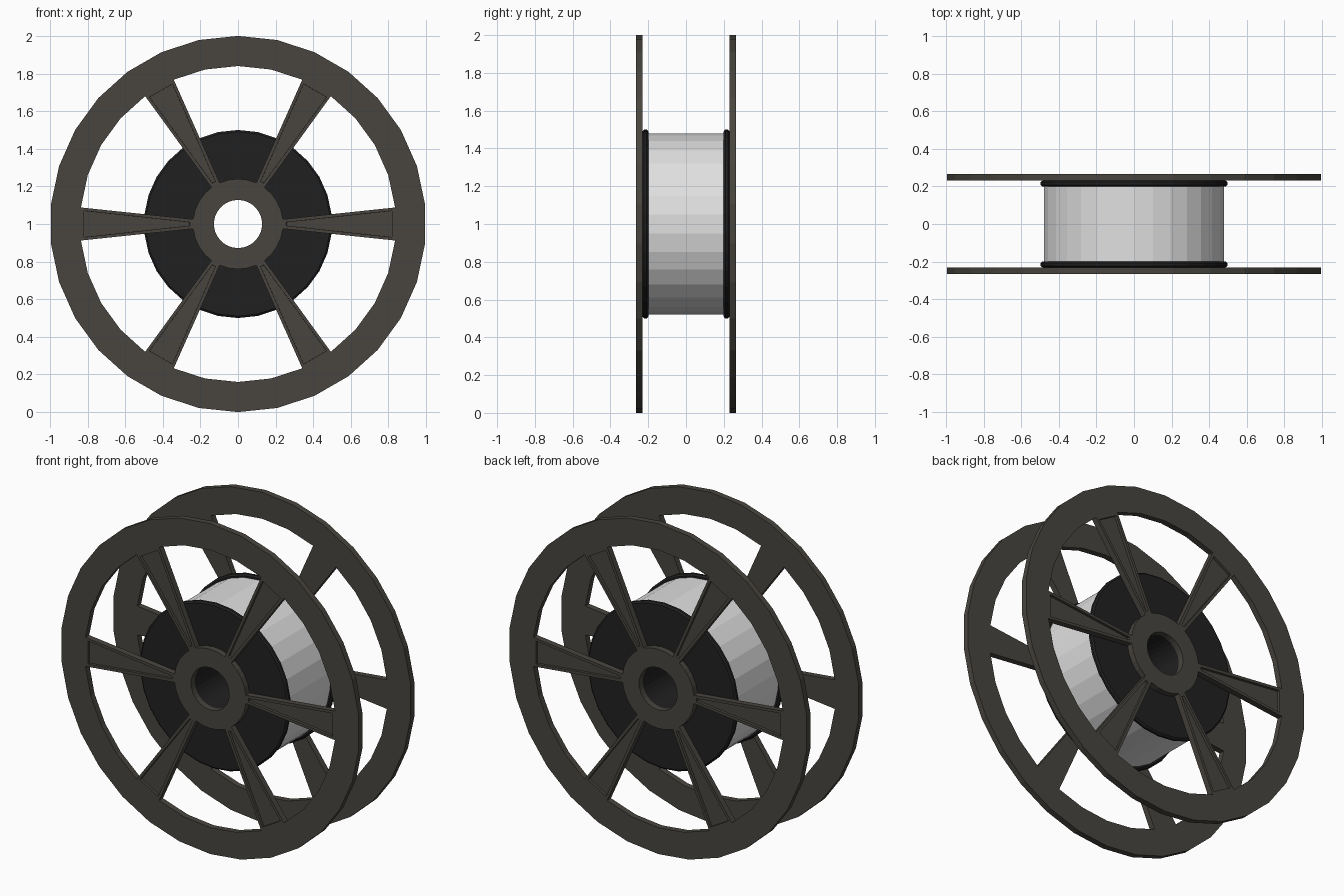
import bpy, bmesh, math

if "Cube" in bpy.data.objects:
    bpy.data.objects.remove(bpy.data.objects["Cube"])

SIDES = 30
STEP = 2 * math.pi / SIDES


def material(name, rgb):
    m = bpy.data.materials.new(name)
    m.diffuse_color = (*rgb, 1)
    m.use_nodes = True
    m.node_tree.nodes["Principled BSDF"].inputs["Base Color"].default_value = m.diffuse_color
    return m


BROWN = material("dark warm grey", (0.066, 0.060, 0.050))
BLACK = material("black", (0.0145, 0.0145, 0.0145))
SILVER = material("light grey", (0.75, 0.75, 0.75))


def point(r, i, y):
    a = i * STEP
    return (r * math.sin(a), y, 1 + r * math.cos(a))


def finish(bm, name, mat):
    bmesh.ops.recalc_face_normals(bm, faces=bm.faces)
    me = bpy.data.meshes.new(name)
    bm.to_mesh(me)
    bm.free()
    me.materials.append(mat)
    ob = bpy.data.objects.new(name, me)
    bpy.context.collection.objects.link(ob)
    return ob


def lathe(name, profile, mat):
    """Spin a closed (radius, y) profile round the axle."""
    bm = bmesh.new()
    rings = [[bm.verts.new(point(r, i, y)) for i in range(SIDES)] for r, y in profile]
    for k, a in enumerate(rings):
        b = rings[(k + 1) % len(rings)]
        for i in range(SIDES):
            j = (i + 1) % SIDES
            bm.faces.new((a[i], a[j], b[j], b[i]))
    return finish(bm, name, mat)


def flange(name, side):
    """Spoked wheel: polar grid with six windows, thickened, spokes recessed outside."""
    bm = bmesh.new()
    radii = (0.128, 0.24, 0.84, 1.0)
    inner, outer = 0.23 * side, 0.266 * side
    g = [[bm.verts.new(point(r, i, inner)) for i in range(SIDES)] for r in radii]
    for k in range(3):
        for i in range(SIDES):
            # the middle band keeps only one sector in five, as a spoke
            if k == 1 and i % 5 != 2:
                continue
            j = (i + 1) % SIDES
            bm.faces.new((g[k][i], g[k][j], g[k + 1][j], g[k + 1][i]))
    ext = bmesh.ops.extrude_face_region(bm, geom=bm.faces[:], use_keep_orig=True)
    moved = [v for v in ext["geom"] if isinstance(v, bmesh.types.BMVert)]
    bmesh.ops.translate(bm, verts=moved, vec=(0, outer - inner, 0))
    bmesh.ops.recalc_face_normals(bm, faces=bm.faces)
    # recessed spoke panels
    spokes = []
    for f in bm.faces:
        c = f.calc_center_median()
        r = math.hypot(c.x, c.z - 1)
        if abs(c.y - outer) < 1e-4 and 0.3 < r < 0.75:
            spokes.append(f)
    bmesh.ops.inset_individual(bm, faces=spokes, thickness=0.024, depth=0)
    bmesh.ops.inset_individual(bm, faces=spokes, thickness=0.0005, depth=-0.016)
    return finish(bm, name, BROWN)


for label, s in (("front", -1), ("back", 1)):
    flange(label + "_flange", s)
    # hub disc with chamfered rim
    lathe(label + "_hub_disc",
          [(0.128, 0.23 * s), (0.49, 0.23 * s), (0.5, 0.222 * s),
           (0.5, 0.208 * s), (0.49, 0.199 * s), (0.128, 0.199 * s)], BLACK)

# bore tube and wound drum
lathe("bore_tube", [(0.128, -0.199), (0.16, -0.199), (0.16, 0.199), (0.128, 0.199)], BLACK)
lathe("wound_drum", [(0.44, -0.2), (0.48, -0.2), (0.48, 0.2), (0.44, 0.2)], SILVER)
